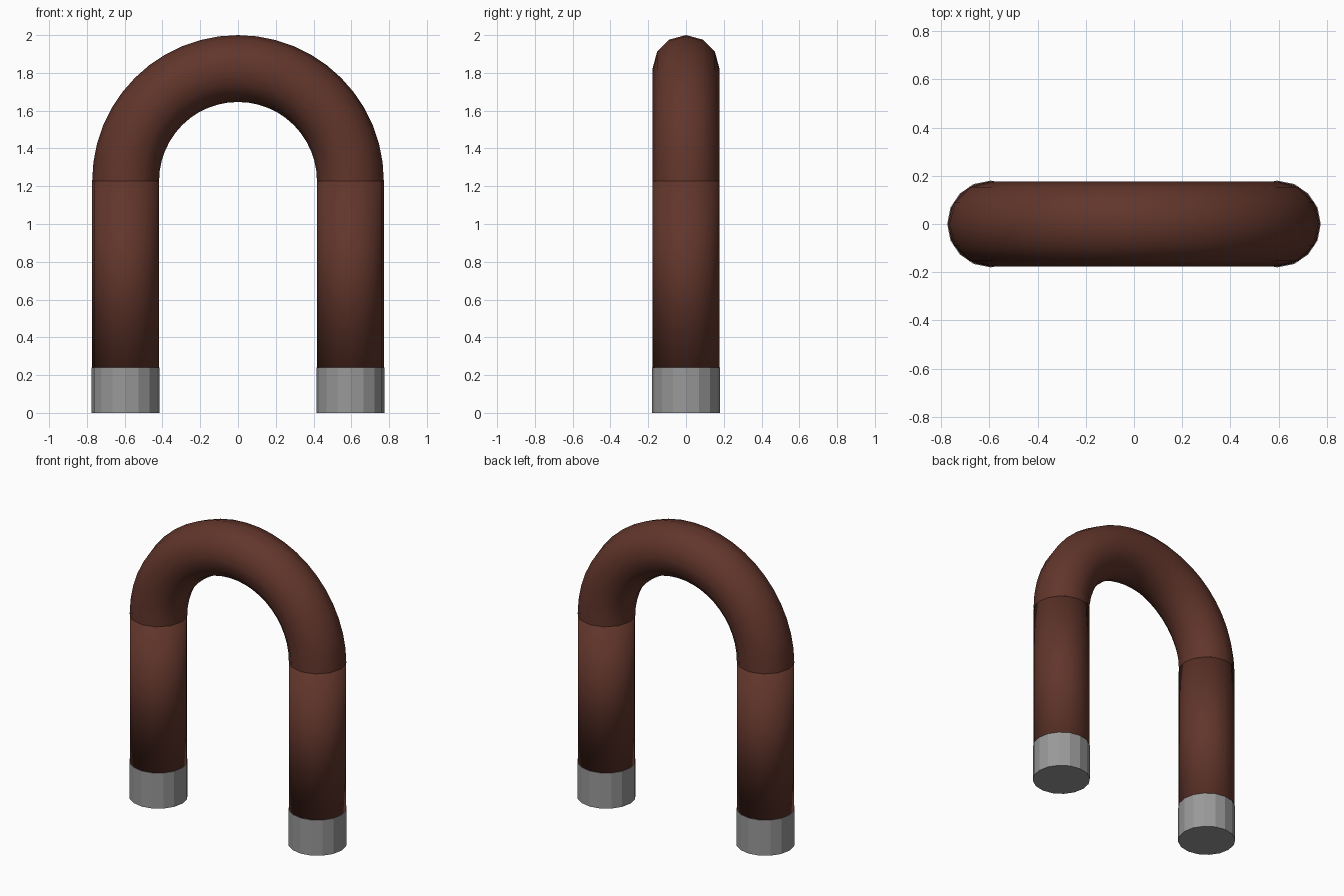
import bpy
import bmesh
from math import cos, sin, pi

cube = bpy.data.objects.get("Cube")
if cube:
    bpy.data.objects.remove(cube, do_unlink=True)

LEG_X, RADIUS = 0.595, 0.177
ARCH_Z, TIP_TOP = 1.228, 0.24


def material(name, rgb):
    mat = bpy.data.materials.new(name)
    mat.use_nodes = True
    mat.diffuse_color = (*rgb, 1)
    mat.node_tree.nodes["Principled BSDF"].inputs["Base Color"].default_value = (*rgb, 1)
    return mat


def cylinder(name, x, bottom, top, radius, mat, smooth):
    bpy.ops.mesh.primitive_cylinder_add(
        vertices=16, radius=radius, depth=top - bottom,
        location=(x, 0, (bottom + top) / 2))
    obj = bpy.context.object
    obj.name = name
    obj.data.materials.append(mat)
    if smooth:
        bpy.ops.object.shade_smooth()


def arch(name, mat, segments=24, sides=12):
    # Half ring swept from one leg top to the other
    bm = bmesh.new()
    rings = []
    for i in range(segments + 1):
        a = pi * i / segments
        ring = []
        for j in range(sides):
            b = 2 * pi * j / sides
            r = LEG_X + RADIUS * cos(b)
            ring.append(bm.verts.new((r * cos(a), RADIUS * sin(b), ARCH_Z + r * sin(a))))
        rings.append(ring)
    for lower, upper in zip(rings, rings[1:]):
        for j in range(sides):
            k = (j + 1) % sides
            bm.faces.new((lower[j], lower[k], upper[k], upper[j]))
    bmesh.ops.recalc_face_normals(bm, faces=bm.faces)
    for face in bm.faces:
        face.smooth = True
    mesh = bpy.data.meshes.new(name)
    bm.to_mesh(mesh)
    bm.free()
    mesh.materials.append(mat)
    bpy.context.collection.objects.link(bpy.data.objects.new(name, mesh))


brown = material("dark red brown", (0.12, 0.036, 0.024))
grey = material("steel grey", (0.32, 0.32, 0.32))

arch("magnet_arch", brown)
for side, sign in (("left", 1), ("right", -1)):
    cylinder(side + "_leg", sign * LEG_X, TIP_TOP - 0.01, ARCH_Z, RADIUS, brown, True)
    cylinder(side + "_tip", sign * LEG_X, 0, TIP_TOP, 0.18, grey, False)
